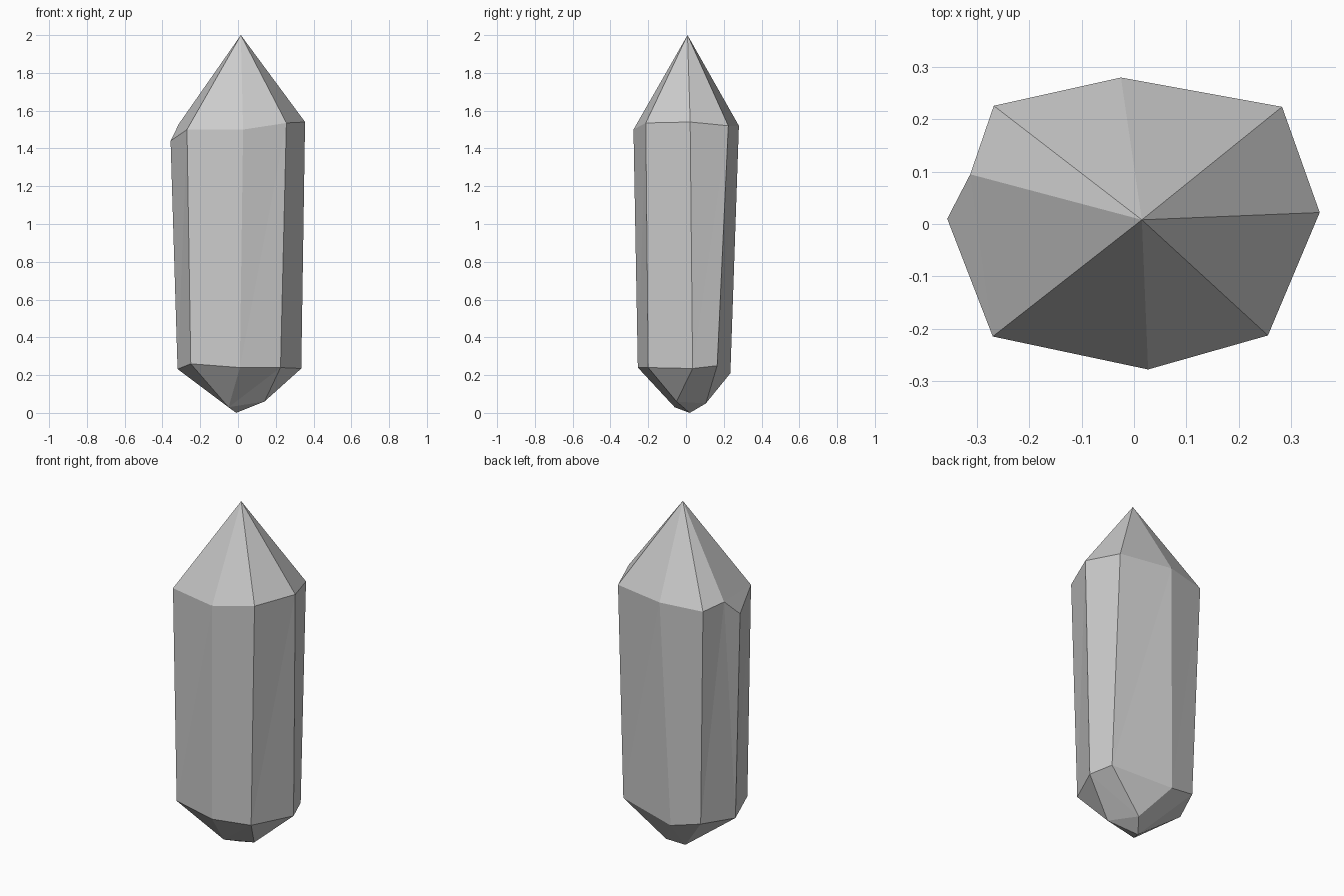
import bpy, bmesh

if "Cube" in bpy.data.objects:
    bpy.data.objects.remove(bpy.data.objects["Cube"])

# Matching upper and lower rings of the eight-sided shaft
UPPER = [(.355, .022, 1.54), (.283, .224, 1.52), (-.025, .28, 1.52), (-.268, .226, 1.51),
         (-.357, .01, 1.44), (-.27, -.215, 1.50), (.027, -.278, 1.50), (.256, -.213, 1.535)]
LOWER = [(.335, .035, .235), (.29, .165, .25), (-.065, .235, .21), (-.235, .20, .25),
         (-.32, 0, .232), (-.25, -.21, .26), (.01, -.255, .24), (.225, -.20, .24)]

bm = bmesh.new()
up = [bm.verts.new(p) for p in UPPER]
lo = [bm.verts.new(p) for p in LOWER]
apex = bm.verts.new((.015, .008, 2.0))
chip = bm.verts.new((-.313, .095, 1.53))       # chipped corner on the left shoulder

# Shaft sides and pointed top, with the chip breaking one side
for i in range(8):
    j = (i + 1) % 8
    if i == 3:
        bm.faces.new((lo[i], lo[j], chip))
        bm.faces.new((lo[i], chip, up[i]))
        bm.faces.new((lo[j], up[j], chip))
        bm.faces.new((up[i], chip, apex))
        continue
    bm.faces.new((lo[i], lo[j], up[j]))
    bm.faces.new((lo[i], up[j], up[i]))
    if i == 4:
        bm.faces.new((chip, up[i], up[j]))
        bm.faces.new((chip, up[j], apex))
    else:
        bm.faces.new((up[i], up[j], apex))

# Blunt irregular base facets
a, b, c, d = [bm.verts.new(p) for p in
              ((-.05, -.06, .03), (.14, -.05, .06), (-.01, .02, 0), (.055, .105, .05))]
for f in ((lo[0], lo[1], d), (lo[0], d, b), (lo[1], lo[2], d), (lo[2], c, d),
          (lo[2], lo[3], c), (lo[3], lo[4], c), (lo[4], a, c), (lo[4], lo[5], a),
          (lo[5], lo[6], a), (lo[6], lo[7], a), (lo[7], b, a), (lo[7], lo[0], b),
          (a, b, c), (b, d, c)):
    bm.faces.new(f)

bmesh.ops.recalc_face_normals(bm, faces=bm.faces[:])
mesh = bpy.data.meshes.new("crystal")
bm.to_mesh(mesh)
bm.free()
bpy.context.collection.objects.link(bpy.data.objects.new("crystal", mesh))
